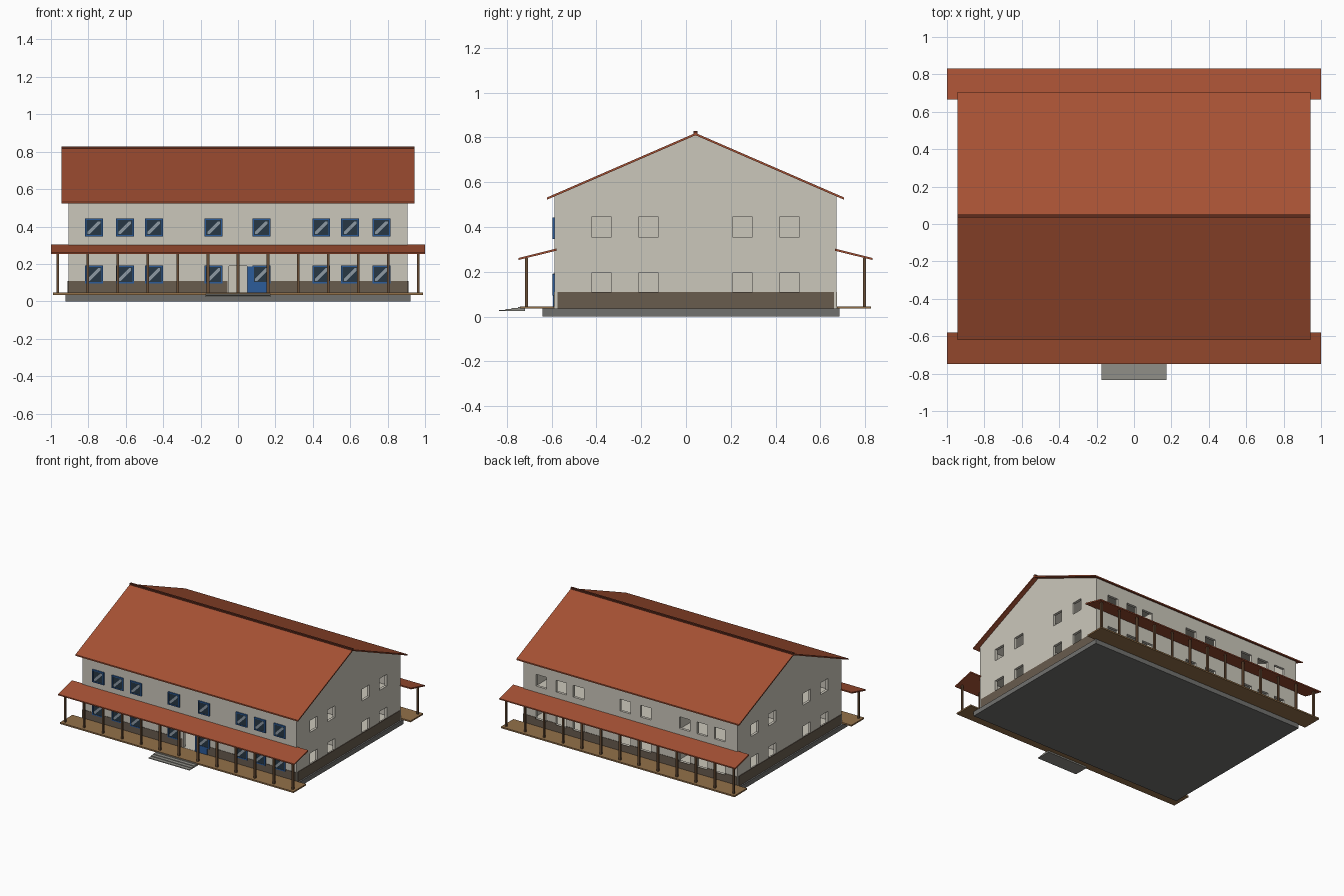
import bpy, bmesh
from mathutils import Matrix, Vector

if "Cube" in bpy.data.objects:
    bpy.data.objects.remove(bpy.data.objects["Cube"])

CY = 0.0425              # building centre line in y
WX, WY = 0.907, 0.63     # wall half sizes
F, B = CY - WY, CY + WY  # front and back wall planes
SLOPE = 0.434


def mat(name, r, g, b):
    m = bpy.data.materials.new(name)
    m.diffuse_color = [(c / 255) ** 2.2 for c in (r, g, b)] + [1]
    m.use_nodes = True
    m.node_tree.nodes["Principled BSDF"].inputs["Base Color"].default_value = m.diffuse_color
    return m


ROOF = mat("roof_red", 164, 82, 55)
RIDGE = mat("ridge_brown", 95, 48, 35)
WALL = mat("plaster", 202, 198, 186)
BASE = mat("wainscot_brown", 104, 92, 79)
STONE = mat("concrete", 112, 112, 110)
STEP = mat("step_grey", 142, 141, 134)
WOOD = mat("post_wood", 104, 78, 56)
DECK = mat("deck_wood", 146, 112, 75)
BLUE = mat("blue_paint", 48, 92, 152)
GLASS = mat("dark_glass", 43, 58, 70)
GLINT = mat("glint", 140, 152, 162)


def finish(bm, name, m):
    bmesh.ops.recalc_face_normals(bm, faces=bm.faces)
    me = bpy.data.meshes.new(name)
    bm.to_mesh(me)
    bm.free()
    ob = bpy.data.objects.new(name, me)
    bpy.context.collection.objects.link(ob)
    if m:
        me.materials.append(m)
    return ob


def boxes(name, items, m=None):
    """Each item is (x0, x1, y0, y1, z0, z1)."""
    bm = bmesh.new()
    for x0, x1, y0, y1, z0, z1 in items:
        c = Vector((x0 + x1, y0 + y1, z0 + z1)) / 2
        s = Matrix.Diagonal((x1 - x0, y1 - y0, z1 - z0, 1))
        bmesh.ops.create_cube(bm, size=1, matrix=Matrix.Translation(c) @ s)
    return finish(bm, name, m)


def prism(name, pts, hx, m=None):
    """Extrude a y-z profile along x from -hx to hx."""
    bm = bmesh.new()
    face = bm.faces.new([bm.verts.new((-hx, y, z)) for y, z in pts])
    ext = bmesh.ops.extrude_face_region(bm, geom=[face])
    bmesh.ops.translate(bm, vec=(2 * hx, 0, 0),
                        verts=[v for v in ext["geom"] if isinstance(v, bmesh.types.BMVert)])
    return finish(bm, name, m)


def cut(ob, cutter):
    mod = ob.modifiers.new("cut", "BOOLEAN")
    mod.operation, mod.solver, mod.object = "DIFFERENCE", "EXACT", cutter
    bpy.context.view_layer.objects.active = ob
    bpy.ops.object.modifier_apply(modifier=mod.name)
    bpy.data.objects.remove(cutter)


def gable(hy, z0, apex):
    e = apex - SLOPE * hy
    return [(CY - hy, z0), (CY + hy, z0), (CY + hy, e), (CY, apex), (CY - hy, e)]


# foundation
boxes("foundation", [(-0.922, 0.922, -0.64, 0.685, 0, 0.035)], STONE)

# hollow walls with window and door openings
H = 0.045
ROWS = (0.143, 0.394)
FRONT_X = (-0.77, -0.605, -0.45, -0.13, 0.125, 0.445, 0.6, 0.767)
BACK_X = (0.757, 0.585, 0.44, 0.045, -0.13, -0.46, -0.61, -0.757)
SIDE_Y = (-0.378, -0.168, 0.252, 0.463)
walls = prism("walls", gable(WY, 0.035, 0.81), WX, WALL)
cut(walls, prism("inner_cutter", gable(WY - 0.02, 0.045, 0.79), WX - 0.02))
holes = [(-0.05, 0.05, F - 0.05, F + 0.05, 0.046, 0.19)]
for z in ROWS:
    holes += [(x - H, x + H, F - 0.05, F + 0.05, z - H, z + H) for x in FRONT_X]
    holes += [(x - H, x + H, B - 0.05, B + 0.05, z - H, z + H) for x in BACK_X]
    holes += [(s * WX - 0.05, s * WX + 0.05, y - H, y + H, z + 0.006 - H, z + 0.006 + H)
              for y in SIDE_Y for s in (-1, 1)]
cut(walls, boxes("opening_cutter", holes))

# interior floor and partitions
boxes("upper_floor", [(-WX + 0.015, WX - 0.015, F + 0.015, B - 0.015, 0.27, 0.28)], WALL)
boxes("partitions", [(s * 0.33 - 0.006, s * 0.33 + 0.006, F + 0.015, B - 0.015, z, z + 0.225)
                     for s in (-1, 1) for z in (0.044, 0.28)]
      + [(-WX + 0.015, WX - 0.015, CY - 0.006, CY + 0.006, z, z + 0.225) for z in (0.044, 0.28)], WALL)

# wainscot panels around the base
boxes("wainscot",
      [(-WX, -0.055, F - 0.003, F, 0.035, 0.11), (0.055, WX, F - 0.003, F, 0.035, 0.11)]
      + [(s * WX - 0.004, s * WX + 0.004, F + 0.013, B - 0.012, 0.035, 0.11) for s in (-1, 1)], BASE)
low = ROWS[0] - H
edges = sorted(BACK_X)
gaps = list(zip([-WX] + [x + H for x in edges], [x - H for x in edges] + [WX]))
boxes("back_wainscot", [(a, b, B, B + 0.003, low, 0.11) for a, b in gaps]
      + [(-WX, WX, B, B + 0.003, 0.035, low)], BASE)

# front windows: blue frames, dark glass, diagonal glint
frames, panes = [], []
bm = bmesh.new()
T = 0.008
for z in ROWS:
    for x in FRONT_X:
        y0, y1, o = F - 0.009, F + 0.01, H + 0.003
        frames += [(x - o, x - o + T, y0, y1, z - o, z + o), (x + o - T, x + o, y0, y1, z - o, z + o),
                   (x - o, x + o, y0, y1, z - o, z - o + T), (x - o, x + o, y0, y1, z + o - T, z + o)]
        panes.append((x - H, x + H, F - 0.007, F + 0.005, z - H, z + H))
        band = [(-0.034, -0.034), (-0.022, -0.034), (0.034, 0.022), (0.034, 0.034), (0.022, 0.034), (-0.034, -0.022)]
        bm.faces.new([bm.verts.new((x + u, F - 0.008, z + v)) for u, v in band])
boxes("window_frames", frames, BLUE)
boxes("window_glass", panes, GLASS)
finish(bm, "window_glints", GLINT)

# door opened flat against the wall, with its jamb
boxes("door_leaf", [(0.05, 0.155, F - 0.0065, F - 0.003, 0.046, 0.187)], BLUE)
boxes("door_jamb", [(-0.056, -0.049, F - 0.005, F + 0.02, 0.045, 0.195),
                    (0.049, 0.056, F - 0.005, F + 0.02, 0.045, 0.195),
                    (-0.056, 0.056, F - 0.005, F + 0.02, 0.188, 0.195)], WALL)

# main roof and ridge cap
ev, top = 0.663, 0.82
ez = top - SLOPE * ev
prism("main_roof", [(CY - ev, ez), (CY, top), (CY + ev, ez),
                    (CY + ev, ez - 0.01), (CY, top - 0.01), (CY - ev, ez - 0.01)], 0.943, ROOF)
boxes("ridge_cap", [(-0.943, 0.943, CY - 0.008, CY + 0.008, 0.812, 0.828)], RIDGE)

# porches on front (-1) and back (1)
for s, side in ((-1, "front"), (1, "back")):
    def at(d):
        return CY + s * d
    prism(side + "_porch_roof", [(at(0.622), 0.304), (at(0.79), 0.262),
                                 (at(0.79), 0.253), (at(0.622), 0.294)], 1.0, ROOF)
    ya, yb = sorted((at(0.632), at(0.785)))
    boxes(side + "_deck", [(-0.99, 0.99, ya, yb, 0.035, 0.046)], DECK)
    yp = at(0.7555)
    boxes(side + "_posts", [(i * 0.1607 - 0.007, i * 0.1607 + 0.007, yp - 0.007, yp + 0.007, 0.046, 0.261)
                            for i in range(-6, 7)], WOOD)

# entrance steps
boxes("entrance_steps", [(-0.173, 0.173, -0.835 + i * 0.028, -0.72, 0.024 + i * 0.004, 0.030 + i * 0.004)
                         for i in range(4)], STEP)
